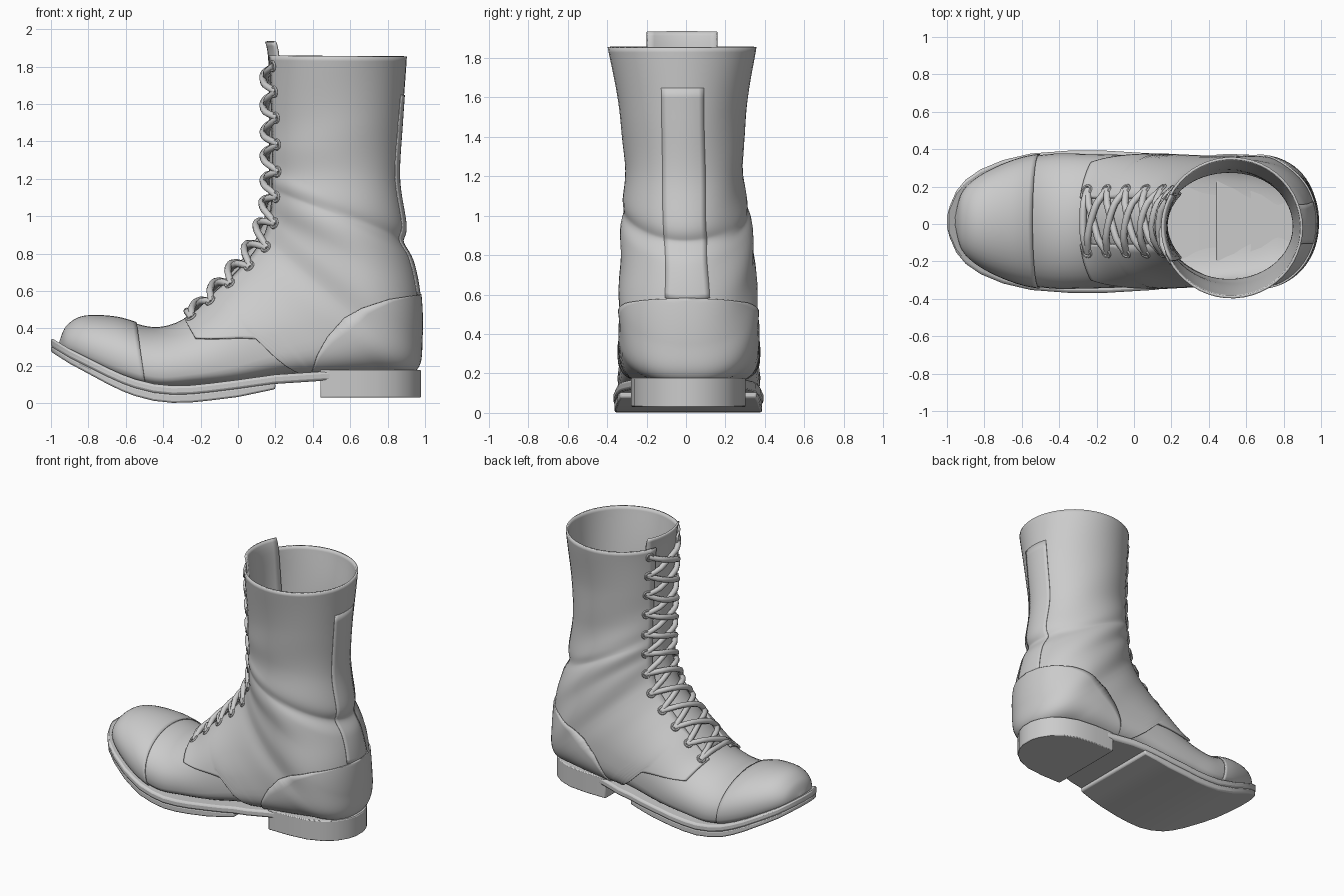
import bpy, bmesh, math
from mathutils import Vector

if "Cube" in bpy.data.objects:
    bpy.data.objects.remove(bpy.data.objects["Cube"])

# Fan of sections from toe to collar: front x,z | back x,z | half width | widest height | lower roundness
SECTIONS = [
    (-.945, .335, -.95, .32, .02, .4, .8),
    (-.91, .41, -.91, .27, .155, .35, .75),
    (-.82, .46, -.79, .20, .25, .32, .65),
    (-.65, .455, -.60, .12, .33, .3, .55),
    (-.48, .41, -.42, .08, .36, .3, .5),
    (-.36, .42, -.22, .09, .36, .32, .5),
    (-.24, .485, .0, .11, .355, .34, .5),
    (-.12, .61, .25, .15, .345, .36, .5),
    (-.02, .72, .50, .17, .335, .36, .55),
    (.06, .82, .75, .18, .33, .38, .65),
    (.115, .92, .93, .19, .33, .38, .85),
    (.145, 1.01, .96, .35, .33, .4, .9),
    (.16, 1.08, .955, .57, .325, .45, .95),
    (.165, 1.15, .92, .75, .31, .5, 1),
    (.165, 1.20, .865, .86, .3, .5, 1),
    (.165, 1.27, .88, .95, .29, .5, 1),
    (.165, 1.37, .845, 1.2, .285, .5, 1),
    (.165, 1.52, .86, 1.5, .3, .5, 1),
    (.16, 1.86, .885, 1.855, .36, .5, 1),
    (.125, 1.97, .885, 1.96, .37, .5, 1)]
PI = math.pi


def lerp(table, x):
    for (x0, y0), (x1, y1) in zip(table, table[1:]):
        if x <= x1:
            return y0 + (y1 - y0) * max(0, (x - x0) / (x1 - x0))
    return table[-1][1]


def section(u):
    n = len(SECTIONS)
    i = min(max(int(u), 0), n - 2)
    f = u - i
    a, b, c, d = (SECTIONS[min(max(i + k, 0), n - 1)] for k in (-1, 0, 1, 2))
    return [.5 * (2*q + (r - p)*f + (2*p - 5*q + 4*r - s)*f*f + (3*q - p - 3*r + s)*f**3)
            for p, q, r, s in zip(a, b, c, d)]


def raw(u, th):
    fx, fz, bx, bz, w, m, e = section(u)
    c, s = math.cos(th), math.sin(th)
    if c >= 0:
        t, y = m + (1 - m) * c, s
    else:
        t, y = m - m * abs(c)**e, math.copysign(abs(s)**e, s)
    w *= 1 + lerp([(8, 0), (12, .02), (17, .015), (18, 0)], u) * math.sin(3.3 * u + 2 * th)
    return Vector((bx + (fx - bx) * t, y * w + lerp([(10, .015), (18, -.02)], u), bz + (fz - bz) * t))


def normal(u, th):
    h = .03
    return (raw(u + h, th) - raw(u - h, th)).cross(raw(u, th + h) - raw(u, th - h)).normalized()


def surf(u, th, off=0.0):
    return raw(u, th) + normal(u, th) * off


def finish(name, bm):
    me = bpy.data.meshes.new(name)
    bm.to_mesh(me)
    bm.free()
    ob = bpy.data.objects.new(name, me)
    bpy.context.collection.objects.link(ob)
    return ob


def patch(name, u0, u1, rows, cols, ranges, off, thick, cap=False):
    """Leather piece lying on the boot surface; ranges(u) gives angle spans."""
    bm = bmesh.new()
    for k in range(len(ranges(u0))):
        grid = []
        for i in range(rows + 1):
            u = u0 + (u1 - u0) * i / rows
            a, b = ranges(u)[k]
            grid.append([bm.verts.new(surf(u, a + (b - a) * j / cols, off)) for j in range(cols + 1)])
        for r, q in zip(grid, grid[1:]):
            for j in range(cols):
                bm.faces.new((r[j], q[j], q[j + 1], r[j + 1]))
        if cap:
            bm.faces.new(grid[0][:-1])
    bmesh.ops.remove_doubles(bm, verts=bm.verts, dist=.0003)
    ob = finish(name, bm)
    if thick:
        mod = ob.modifiers.new("thickness", 'SOLIDIFY')
        mod.thickness, mod.offset = thick, -1


def both(a, b):
    return [(a, b), (-b, -a)]


def angle_at(u, y):
    return math.asin(y / section(u)[4])


def full(u):
    return [(-PI, PI)]


# Leather pieces
def quarter_edge(u):
    return math.radians(lerp([(5.6, 58), (7.0, 85), (7.25, 130), (7.6, 180)], u))


COUNTER = [(.36, .1), (.42, .26), (.48, .36), (.56, .45), (.66, .51), (.8, .555), (.97, .58)]


def counter_edge(u):
    for i in range(600):
        th = PI * (.3 + .7 * i / 600)
        p = raw(u, th)
        if p.z < lerp(COUNTER, p.x):
            return th
    return PI - .005


patch("vamp", 0, 8.5, 50, 40, full, 0, 0, True)
patch("toe_cap", 0, 3.6, 26, 40, full, .008, .007, True)
patch("shaft", 5.6, 18, 124, 22, lambda u: both(angle_at(u, .12), quarter_edge(u)), .018, .014)
patch("heel_counter", 7.6, 12.05, 60, 16, lambda u: both(counter_edge(u), PI), .027, .01)
patch("back_strip", 12, 17.4, 40, 4, lambda u: both(PI - angle_at(u, .1), PI), .022, .006)
patch("tongue", 6, 18.45, 70, 10, lambda u: [(-angle_at(u, .18), angle_at(u, .18))], 0, .014)


# Sole layers and heel
def slab(name, xs, half, top, bottom, bevel):
    bm = bmesh.new()
    rings = []
    for x in xs:
        w = half(x)
        rings.append([bm.verts.new((x, .012 + y, z)) for y, z in
                      ((-w, bottom(x)), (w, bottom(x)), (w, top(x)), (-w, top(x)))])
    for r, q in zip(rings, rings[1:]):
        for j in range(4):
            bm.faces.new((r[j], q[j], q[(j + 1) % 4], r[(j + 1) % 4]))
    bm.faces.new(rings[0])
    bm.faces.new(rings[-1])
    bmesh.ops.recalc_face_normals(bm, faces=bm.faces)
    ob = finish(name, bm)
    mod = ob.modifiers.new("soft_edges", 'BEVEL')
    mod.width, mod.segments, mod.limit_method = bevel, 2, 'ANGLE'
    mod.angle_limit = math.radians(50)


WIDTH = [(-1, .03), (-.985, .085), (-.95, .165), (-.9, .225), (-.82, .28), (-.7, .33), (-.55, .365),
         (-.35, .38), (-.15, .38), (.1, .365), (.3, .34), (.46, .295), (.6, .27)]
TOP = [(-1, .35), (-.9, .29), (-.8, .24), (-.7, .19), (-.6, .145), (-.5, .112), (-.4, .095), (-.3, .092),
       (-.2, .1), (0, .125), (.2, .153), (.46, .17), (.7, .172)]
xs = sorted([x for x, _ in WIDTH] + [-.76, -.62, -.45, -.25, 0, .2])


def width(x):
    return lerp(WIDTH, x)


def top(x):
    return lerp(TOP, x)


slab("welt", xs, width, top, lambda x: top(x) - .05, .014)
slab("outsole", [x for x in xs if x <= .2], lambda x: width(x) - .006, lambda x: top(x) - .044,
     lambda x: top(x) - lerp([(-1, .075), (-.6, .09), (-.3, .092), (0, .092), (.2, .078)], x), .01)
HEEL = [(.44, .29), (.6, .29), (.74, .275), (.84, .235), (.91, .18), (.955, .11), (.978, .04)]
slab("heel", [x for x, _ in HEEL], lambda x: lerp(HEEL, x), lambda x: .178, lambda x: .03, .006)

# Lacing rows spaced evenly along the throat edge
ROWS = 12
us = [5.85 + (17.8 - 5.85) * i / 400 for i in range(401)]
dist = [0]
for a, b in zip(us, us[1:]):
    dist.append(dist[-1] + (raw(a, .4) - raw(b, .4)).length)
row_u = [lerp(list(zip(dist, us)), dist[-1] * i / (ROWS - 1)) for i in range(ROWS)]

# Eyelets
bm = bmesh.new()
for u in row_u:
    for s in (-1, 1):
        th = s * angle_at(u, .16)
        n, c = normal(u, th), surf(u, th, .02)
        q = n.to_track_quat('Z', 'Y')
        ring = []
        for i in range(14):
            a = 2 * PI * i / 14
            ring.append([])
            for j in range(6):
                b = 2 * PI * j / 6
                r = .024 + .008 * math.cos(b)
                p = Vector((r * math.cos(a), r * math.sin(a), .008 * math.sin(b)))
                ring[-1].append(bm.verts.new(c + q @ p))
        for i in range(14):
            r, t = ring[i], ring[(i + 1) % 14]
            for j in range(6):
                bm.faces.new((r[j], t[j], t[(j + 1) % 6], r[(j + 1) % 6]))
finish("eyelets", bm)

# Crossed laces
cu = bpy.data.curves.new("laces", 'CURVE')
cu.dimensions, cu.bevel_depth, cu.bevel_resolution, cu.use_fill_caps = '3D', .019, 2, True


def strand(ua, ub, side, lift):
    sp = cu.splines.new('POLY')
    sp.points.add(12)
    for k in range(13):
        f = k / 12
        u = ua + (ub - ua) * f
        th = side * angle_at(u, .165) * (1 - 2 * f)
        edge = min(1, 4 * f, 4 * (1 - f))
        off = .01 + .022 * edge + (lift - .022) * math.sin(PI * f)**2
        sp.points[k].co = (*surf(u, th, off), 1)


strand(row_u[0], row_u[0], 1, .016)
for ua, ub in zip(row_u, row_u[1:]):
    strand(ua, ub, 1, .002)
    strand(ua, ub, -1, .022)
bpy.context.collection.objects.link(bpy.data.objects.new("laces", cu))

# Smooth shading with crisp edges
for ob in bpy.context.collection.objects:
    ob.select_set(ob.type == 'MESH')
    if ob.type == 'MESH':
        bpy.context.view_layer.objects.active = ob
bpy.ops.object.shade_smooth_by_angle(angle=math.radians(40))
